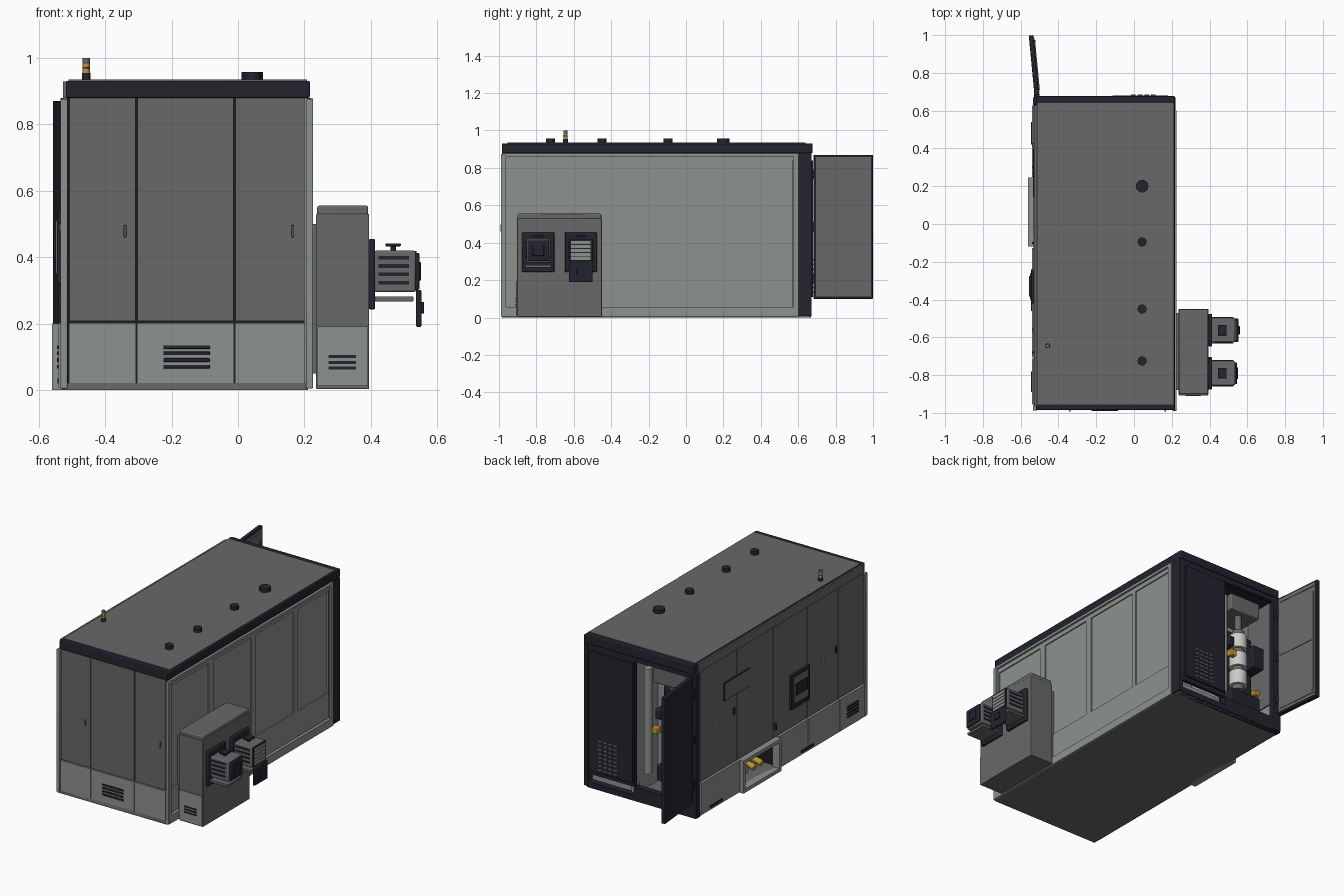
import bpy, bmesh, math
from mathutils import Matrix, Vector


def mat(name, rgb):
    m = bpy.data.materials.new(name)
    m.diffuse_color = (*rgb, 1)
    return m


GREY = mat("mid grey", (0.14, 0.14, 0.14))
LIGHT = mat("light grey", (0.27, 0.29, 0.275))
NAVY = mat("dark navy", (0.017, 0.017, 0.028))
BLACK = mat("seam black", (0.012, 0.012, 0.014))
YELLOW = mat("yellow", (0.5, 0.3, 0.03))
WHITE = mat("filter white", (0.6, 0.6, 0.58))


def finish(name, bm, material, bevel=0):
    me = bpy.data.meshes.new(name)
    bm.to_mesh(me)
    bm.free()
    ob = bpy.data.objects.new(name, me)
    bpy.context.collection.objects.link(ob)
    me.materials.append(material)
    if bevel:
        b = ob.modifiers.new("bevel", "BEVEL")
        b.width, b.segments = bevel, 2
    return ob


def boxes(name, spans, material, bevel=0):
    """One object from boxes given as (x0, x1, y0, y1, z0, z1)."""
    bm = bmesh.new()
    for x0, x1, y0, y1, z0, z1 in spans:
        m = Matrix.Translation(((x0 + x1) / 2, (y0 + y1) / 2, (z0 + z1) / 2))
        m = m @ Matrix.Diagonal((x1 - x0, y1 - y0, z1 - z0, 1))
        bmesh.ops.create_cube(bm, size=1, matrix=m)
    return finish(name, bm, material, bevel)


def rods(name, specs, material, seg=20):
    """Cylinders given as (start, end, radius)."""
    bm = bmesh.new()
    for a, b, r in specs:
        a, b = Vector(a), Vector(b)
        rot = (b - a).to_track_quat("Z", "Y").to_matrix().to_4x4()
        bmesh.ops.create_cone(bm, cap_ends=True, segments=seg, radius1=r, radius2=r,
                              depth=(b - a).length, matrix=Matrix.Translation((a + b) / 2) @ rot)
    return finish(name, bm, material)


G = 0.003  # half of a panel seam

# Dark core behind the panels, with a rear cabinet and a left service pocket left open
boxes("core", [(-0.515, 0.2, -0.97, 0.4, 0.2, 0.88), (-0.515, 0.2, -0.97, -0.12, 0.02, 0.2),
               (-0.515, 0.2, 0.24, 0.4, 0.02, 0.2), (-0.3, 0.2, -0.12, 0.24, 0.02, 0.2)], BLACK)
boxes("floor", [(-0.53, 0.21, -0.985, 0.66, 0, 0.022)], GREY)

# Front doors and lower panels
front_x = [-0.51, -0.305, -0.01, 0.203]
cols = list(zip(front_x, front_x[1:]))
boxes("front_door", [(a + G, b - G, -0.985, -0.96, 0.208, 0.88) for a, b in cols], GREY)
boxes("front_lower_panel", [(a + G / 2, b - G / 2, -0.985, -0.96, 0.008, 0.202) for a, b in cols], LIGHT)
boxes("front_vent", [(-0.225, -0.085, -0.99, -0.98, z, z + 0.011)
                     for z in (0.065, 0.085, 0.105, 0.124)], NAVY, 0.002)
boxes("front_handle", [(x - 0.004, x + 0.004, -0.992, -0.98, 0.46, 0.497)
                       for x in (-0.34, 0.165)], GREY, 0.002)
boxes("corner_post", [(0.205, 0.226, -0.99, -0.962, 0.005, 0.875),
                      (-0.535, -0.513, -0.988, -0.96, 0.005, 0.875)], LIGHT, 0.003)

# Left side doors, lower panels and fittings
left_y = [-0.958, -0.71, -0.41, -0.08, 0.27, 0.63]
boxes("left_door", [(-0.532, -0.51, a + G, b - G, 0.208, 0.88)
                    for a, b in zip(left_y, left_y[1:])], GREY)
low = [(-0.958, -0.71), (-0.71, -0.41), (-0.41, -0.125), (0.245, 0.63)]
boxes("left_lower_panel", [(-0.54, -0.51, a + G, b - G, 0.008, 0.202) for a, b in low], LIGHT)
boxes("left_vent", [(-0.545, -0.535, -0.89, -0.78, z, z + 0.011)
                    for z in (0.065, 0.085, 0.105, 0.124)], NAVY)
boxes("left_floor_slot", [(-0.544, -0.535, y, y + 0.12, 0.02, 0.035) for y in (-0.46, 0.42)], NAVY)
boxes("left_sign_plate", [(-0.536, -0.53, 0.15, 0.39, 0.62, 0.72)], GREY)
boxes("left_sign_rim", [(-0.534, -0.53, 0.144, 0.396, 0.614, 0.726)], BLACK)
boxes("left_lock", [(-0.537, -0.53, y - 0.01, y + 0.01, 0.48, 0.5) for y in (0.42, -0.56)], YELLOW)
boxes("left_handle", [(-0.54, -0.53, y - 0.005, y + 0.005, z, z + 0.04)
                      for y, z in ((-0.1, 0.25), (-0.68, 0.5), (0.3, 0.5))], NAVY)
boxes("control_box_rim", [(-0.545, -0.53, -0.42, -0.24, 0.32, 0.53)], NAVY, 0.003)
boxes("control_box_face", [(-0.55, -0.54, -0.40, -0.26, 0.35, 0.51)], GREY, 0.003)
boxes("control_screen", [(-0.556, -0.545, -0.385, -0.275, 0.4, 0.47)], NAVY)

# Service pocket: projecting frame, lining and hoses
boxes("pocket_frame", [(-0.56, -0.515, -0.12, 0.245, 0.0, 0.022), (-0.56, -0.515, -0.12, 0.245, 0.178, 0.2),
                       (-0.56, -0.515, -0.12, -0.1, 0.022, 0.178),
                       (-0.56, -0.515, 0.225, 0.245, 0.022, 0.178)], LIGHT)
boxes("pocket_lining", [(-0.31, -0.298, -0.12, 0.24, 0.022, 0.2)], LIGHT)
rods("pocket_hose", [((-0.31, y, 0.11), (-0.5, y, 0.07), 0.018) for y in (-0.02, 0.05)], YELLOW)
rods("pocket_pipe", [((-0.31, 0.14, 0.09), (-0.5, 0.14, 0.09), 0.03),
                     ((-0.42, -0.1, 0.04), (-0.42, 0.22, 0.04), 0.012)], LIGHT)

# Right wall: recessed sheet, raised ribs, rails and skirt
boxes("right_wall", [(0.19, 0.207, -0.965, 0.6, 0.01, 0.88)], LIGHT)
ribs = [(-0.965, -0.952), (-0.585, -0.54), (-0.175, -0.13), (0.235, 0.27), (0.565, 0.575)]
boxes("right_rib", [(0.205, 0.214, a, b, 0.215, 0.835) for a, b in ribs], LIGHT)
boxes("right_skirt", [(0.205, 0.214, -0.965, 0.575, 0.06, 0.215)], LIGHT)
boxes("right_rail", [(0.205, 0.214, -0.965, 0.575, 0.835, 0.862), (0.2, 0.226, -0.965, 0.6, 0.862, 0.878),
                     (0.2, 0.226, -0.965, 0.6, 0.006, 0.055)], LIGHT)
boxes("right_rear_post", [(0.205, 0.226, 0.575, 0.598, 0.055, 0.862)], LIGHT)
boxes("right_seam", [(0.205, 0.2155, 0.566, 0.57, 0.06, 0.84)], BLACK)

# Rear wall in navy with an open doorway
boxes("rear_wall", [(0.195, 0.22, 0.6, 0.67, 0.008, 0.88), (-0.12, 0.2, 0.645, 0.668, 0.085, 0.88),
                    (-0.535, -0.485, 0.632, 0.67, 0.008, 0.88), (-0.49, -0.11, 0.645, 0.668, 0.85, 0.88),
                    (-0.535, 0.2, 0.63, 0.668, 0.0, 0.035), (-0.49, -0.12, 0.63, 0.668, 0.035, 0.085)], NAVY)
boxes("rear_panel", [(-0.115, 0.18, 0.66, 0.68, 0.11, 0.84)], NAVY, 0.003)
boxes("rear_louvre", [(x, x + 0.024, 0.678, 0.685, z, z + 0.009)
                      for x in (-0.015, 0.02, 0.055, 0.09) for z in [0.13 + 0.025 * i for i in range(8)]], GREY)
boxes("rear_sill_strip", [(-0.11, 0.19, 0.6, 0.63, 0.022, 0.085)], LIGHT)

# Rear cabinet contents
boxes("cabinet_lining", [(-0.51, 0.19, 0.4, 0.412, 0.022, 0.88), (-0.1, -0.085, 0.41, 0.645, 0.022, 0.88)], LIGHT)
boxes("engine_block", [(-0.46, -0.2, 0.41, 0.5, 0.1, 0.66), (-0.44, -0.22, 0.5, 0.6, 0.13, 0.22),
                       (-0.47, -0.39, 0.46, 0.6, 0.42, 0.56), (-0.25, -0.21, 0.5, 0.6, 0.5, 0.56)], NAVY, 0.006)
boxes("cabinet_box", [(-0.42, -0.21, 0.43, 0.62, 0.73, 0.83)], GREY, 0.006)
rods("filter", [((-0.31, 0.56, z), (-0.31, 0.56, z + 0.09), 0.052) for z in (0.27, 0.39, 0.51)], WHITE, 28)
rods("filter_collar", [((-0.31, 0.56, 0.24), (-0.31, 0.56, 0.63), 0.036),
                       ((-0.31, 0.56, 0.63), (-0.31, 0.56, 0.73), 0.02)], GREY)
rods("cabinet_pipe", [((-0.165, 0.6, 0.16), (-0.165, 0.6, 0.8), 0.024)], LIGHT)
boxes("cabinet_valve", [(-0.245, -0.205, 0.59, 0.625, 0.42, 0.46),
                        (-0.42, -0.38, 0.59, 0.625, 0.22, 0.25)], YELLOW, 0.004)

# Open rear door, built at its hinge and swung outwards
door = [boxes("rear_door", [(-0.012, 0.012, 0, 0.318, 0.1, 0.87)], NAVY, 0.003),
        boxes("rear_door_lining", [(0.01, 0.0155, 0.012, 0.306, 0.112, 0.858)], GREY),
        boxes("rear_door_rib", [(0.014, 0.019, 0.025, 0.293, 0.483, 0.49), (0.014, 0.02, 0.28, 0.292, 0.15, 0.8),
                                (0.014, 0.019, 0.025, 0.293, 0.13, 0.137),
                                (0.014, 0.019, 0.025, 0.293, 0.833, 0.84)], GREY)]
for ob in door:
    ob.location = (-0.515, 0.682, 0)
    ob.rotation_euler.z = 0.095
boxes("rear_door_hinge", [(-0.53, -0.5, 0.665, 0.69, z, z + 0.05) for z in (0.18, 0.46, 0.74)], NAVY)

# Roof: navy rim, grey top sheet, lifting caps and beacon
boxes("roof_rim", [(-0.518, 0.216, -0.985, 0.677, 0.88, 0.931)], NAVY, 0.004)
boxes("roof_sheet", [(-0.51, 0.208, -0.955, 0.64, 0.925, 0.935)], GREY)
boxes("roof_left_edge", [(-0.527, -0.512, -0.965, 0.63, 0.88, 0.929)], GREY)
caps = [(0.2, 0.033), (-0.095, 0.024), (-0.45, 0.024), (-0.725, 0.024)]
rods("roof_cap", [((0.043, y, 0.933), (0.043, y, 0.957), r) for y, r in caps], NAVY, 24)
bx, by = -0.457, -0.645
rods("beacon_base", [((bx, by, 0.93), (bx, by, 0.955), 0.013), ((bx, by, 0.968), (bx, by, 0.972), 0.0115)], NAVY)
rods("beacon_lamp", [((bx, by, 0.955), (bx, by, 0.982), 0.011)], YELLOW)
rods("beacon_top", [((bx, by, 0.982), (bx, by, 1.0), 0.011)], GREY)

# Side connection box
boxes("side_box", [(0.235, 0.395, -0.903, -0.45, 0.003, 0.53)], GREY, 0.003)
boxes("side_box_lid", [(0.238, 0.392, -0.9, -0.453, 0.525, 0.555)], GREY, 0.006)
boxes("side_box_mount", [(0.205, 0.24, -0.88, -0.47, 0.05, 0.5)], GREY)
boxes("side_box_lower_panel", [(0.238, 0.392, -0.908, -0.9, 0.012, 0.192)], LIGHT)
boxes("side_box_vent", [(0.272, 0.355, -0.911, -0.905, z, z + 0.009) for z in (0.062, 0.079, 0.096)], NAVY)

# Two connector housings
for y in (-0.79, -0.562):
    boxes("connector_plate", [(0.393, 0.413, y - 0.086, y + 0.086, 0.243, 0.455)], NAVY, 0.005)
    boxes("connector_body", [(0.41, 0.535, y - 0.064, y + 0.064, 0.295, 0.42)], GREY, 0.006)
    boxes("connector_tray", [(0.41, 0.528, y - 0.07, y + 0.07, 0.266, 0.282)], GREY, 0.003)
    boxes("connector_slot", [(0.423, 0.515, y + s * 0.065 - 0.003, y + s * 0.065 + 0.003, z, z + 0.011)
                             for s in (-1, 1) for z in (0.318, 0.343, 0.368, 0.393)], NAVY)
    boxes("connector_knob", [(0.459, 0.475, y - 0.012, y + 0.012, 0.415, 0.435),
                             (0.444, 0.49, y - 0.028, y + 0.028, 0.433, 0.442)], NAVY, 0.002)

# Closed cover on the front housing, hanging cover on the rear one
boxes("closed_cover", [(0.533, 0.546, -0.847, -0.733, 0.302, 0.413)], NAVY, 0.004)
boxes("closed_cover_pad", [(0.545, 0.551, -0.82, -0.76, 0.33, 0.385)], NAVY, 0.002)
boxes("hanging_cover", [(0.536, 0.552, -0.625, -0.5, 0.19, 0.302)], NAVY, 0.004)
boxes("hanging_cover_pad", [(0.55, 0.56, -0.585, -0.54, 0.23, 0.265)], NAVY, 0.002)
boxes("open_end_rim", [(0.532, 0.538, -0.624, -0.5, 0.3, 0.418)], NAVY)
boxes("open_end_slat", [(0.536, 0.542, -0.614, -0.51, z, z + 0.017)
                        for z in (0.308, 0.329, 0.35, 0.371, 0.392)], LIGHT)

# Smooth the round parts while keeping edges sharp
bpy.ops.object.select_all(action="SELECT")
bpy.context.view_layer.objects.active = bpy.context.scene.objects[0]
bpy.ops.object.shade_smooth_by_angle(angle=math.radians(30))
